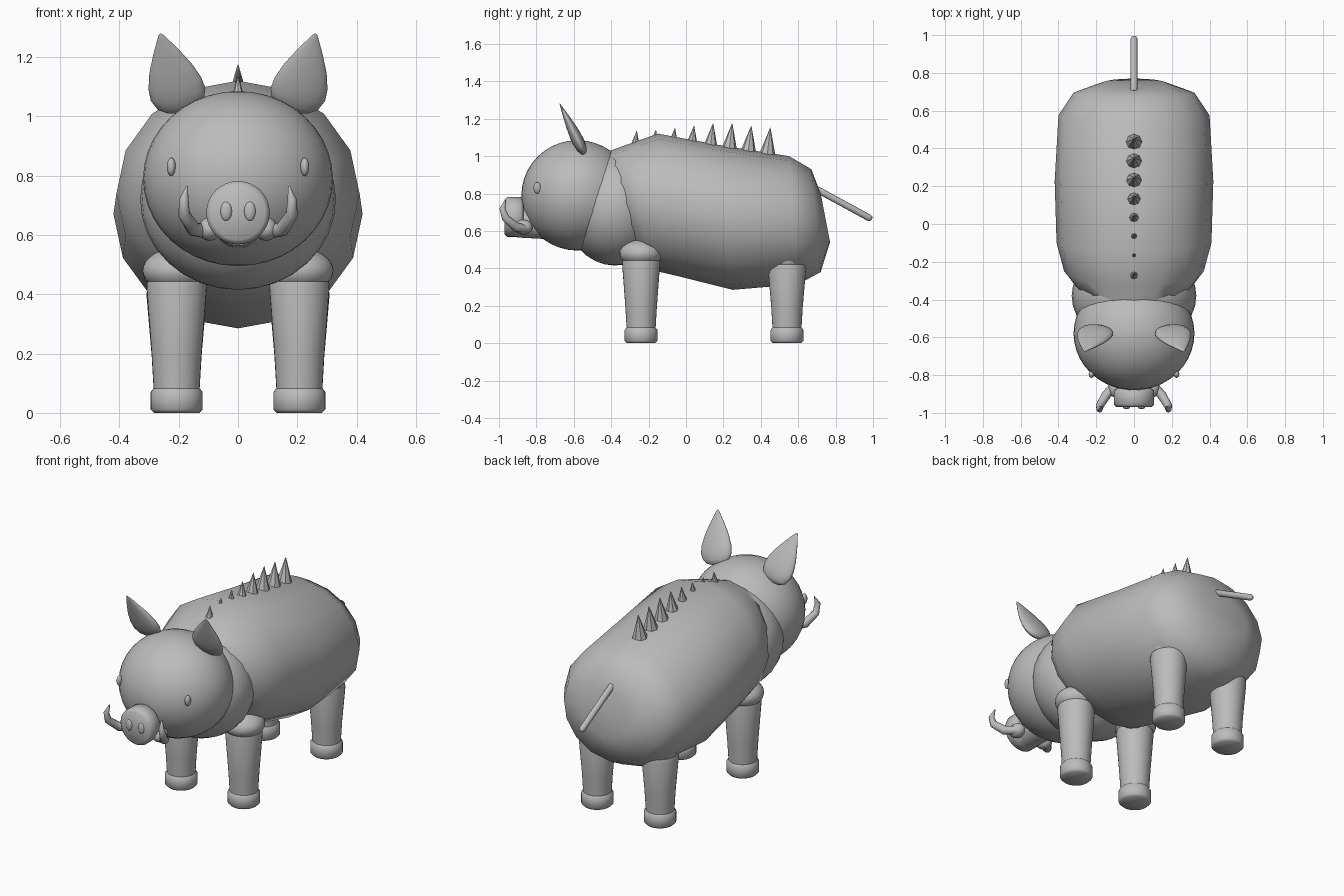
import bpy, bmesh, math
from mathutils import Vector

cube = bpy.data.objects.get("Cube")
if cube:
    bpy.data.objects.remove(cube, do_unlink=True)

grey = bpy.data.materials.new("warm_grey")
grey.use_nodes = True
colour = (0.5, 0.5, 0.5, 1)
grey.diffuse_color = colour
grey.node_tree.nodes["Principled BSDF"].inputs["Base Color"].default_value = colour


def finish(name, bm, angle=40):
    """Turn a bmesh into a shaded object."""
    bmesh.ops.recalc_face_normals(bm, faces=bm.faces)
    mesh = bpy.data.meshes.new(name)
    bm.to_mesh(mesh)
    bm.free()
    mesh.materials.append(grey)
    ob = bpy.data.objects.new(name, mesh)
    bpy.context.collection.objects.link(ob)
    if angle:
        bpy.ops.object.select_all(action='DESELECT')
        ob.select_set(True)
        bpy.context.view_layer.objects.active = ob
        bpy.ops.object.shade_smooth_by_angle(angle=math.radians(angle))
    return ob


def skin(name, rings, angle=40):
    """Join equal rings of points into a capped tube."""
    bm = bmesh.new()
    rows = [[bm.verts.new(p) for p in ring] for ring in rings]
    n = len(rows[0])
    for a, b in zip(rows, rows[1:]):
        for i in range(n):
            j = (i + 1) % n
            bm.faces.new((a[i], a[j], b[j], b[i]))
    bm.faces.new(rows[0])
    bm.faces.new(rows[-1])
    return finish(name, bm, angle)


def ellipse(centre, u, v, sides):
    c, u, v = Vector(centre), Vector(u), Vector(v)
    steps = [math.tau * i / sides for i in range(sides)]
    return [c + u * math.cos(t) + v * math.sin(t) for t in steps]


def ellipsoid(name, centre, radii, segments=32):
    bm = bmesh.new()
    bmesh.ops.create_uvsphere(bm, u_segments=segments, v_segments=segments // 2, radius=1)
    bmesh.ops.scale(bm, vec=radii, verts=bm.verts)
    bmesh.ops.translate(bm, vec=centre, verts=bm.verts)
    return finish(name, bm, 60)


def tube(name, path, radii, sides=12, angle=50):
    """Round tube along a path, with one radius for each point."""
    path = [Vector(p) for p in path]
    rings = []
    for i, p in enumerate(path):
        d = (path[min(i + 1, len(path) - 1)] - path[max(i - 1, 0)]).normalized()
        u = d.cross(Vector((1, 0, 0)) if abs(d.x) < 0.9 else Vector((0, 0, 1))).normalized()
        rings.append(ellipse(p, u * radii[i], d.cross(u) * radii[i], sides))
    return skin(name, rings, angle)


# Body: top y, top z, bottom y, bottom z, half width
sections = [
    (-0.43, 1.02, -0.30, 0.50, 0.28), (-0.32, 1.06, -0.18, 0.39, 0.37),
    (-0.15, 1.12, -0.05, 0.36, 0.41), (0.20, 1.055, 0.25, 0.285, 0.42),
    (0.55, 1.00, 0.60, 0.315, 0.40), (0.67, 0.93, 0.72, 0.38, 0.32),
    (0.72, 0.80, 0.77, 0.54, 0.17),
]
rings = []
for ty, tz, by, bz, w in sections:
    top, low = Vector((0, ty, tz)), Vector((0, by, bz))
    rings.append(ellipse((top + low) / 2, (w, 0, 0), (top - low) / 2, 16))
skin("body", rings, 70)

# Neck, head and snout
ellipsoid("neck", (0, -0.38, 0.72), (0.33, 0.27, 0.305))
ellipsoid("head", (0, -0.58, 0.79), (0.32, 0.30, 0.295), 40)
tube("muzzle", [(0, -0.72, 0.64), (0, -0.90, 0.65)], (0.085, 0.085), 32)
tube("snout", [(0, y, 0.675) for y in (-0.87, -0.885, -0.955, -0.97)],
     (0.092, 0.107, 0.107, 0.092), 32)

# Face parts and ears on both sides
for side, s in (("left", 1), ("right", -1)):
    ellipsoid(side + "_nostril", (s * 0.04, -0.968, 0.68), (0.02, 0.012, 0.033), 16)
    ellipsoid(side + "_eye", (s * 0.225, -0.795, 0.83), (0.015, 0.02, 0.031), 16)
    ellipsoid(side + "_lip", (s * 0.095, -0.87, 0.62), (0.04, 0.05, 0.04), 16)
    tube(side + "_tusk", [(s * x, y, z) for x, y, z in (
        (0.10, -0.85, 0.61), (0.15, -0.91, 0.62), (0.182, -0.965, 0.67),
        (0.182, -0.982, 0.72), (0.172, -0.965, 0.765))],
        (0.024, 0.025, 0.021, 0.016, 0.003), 10)

    base, tip = Vector((s * 0.185, -0.545, 1.015)), Vector((s * 0.262, -0.675, 1.28))
    axis = (tip - base).normalized()
    thick = axis.cross(Vector((1, 0, 0))).normalized()
    wide = axis.cross(thick)
    profile = ((0, 0.02), (0.03, 0.55), (0.1, 0.85), (0.22, 1), (0.36, 0.97),
               (0.55, 0.78), (0.75, 0.48), (0.92, 0.19), (0.98, 0.08), (1, 0.01))
    skin(side + "_ear", [ellipse(base.lerp(tip, t), wide * 0.095 * r, thick * 0.032 * r, 24)
                         for t, r in profile], 60)

# Legs with hoof and rounded shoulder
for end, y, top in (("front", -0.24, 0.45), ("hind", 0.54, 0.42)):
    for side, s in (("left", 1), ("right", -1)):
        x = s * 0.207
        name = end + "_" + side
        tube(name + "_hoof", [(x, y, z) for z in (0, 0.012, 0.07, 0.085)],
             (0.076, 0.088, 0.088, 0.076), 32)
        tube(name + "_leg", [(x, y, z) for z in (0.07, 0.19, top - 0.02, top)],
             (0.077, 0.084, 0.102, 0.098), 32)
        reach = 0.115 if end == "front" else 0.1
        ellipsoid(name + "_shoulder", (x, y, top + 0.03), (reach, reach, 0.075))

# Spines along the back, leaning slightly to the rear
for i in range(8):
    y = -0.28 + i * 0.102
    tip = (1.135, 1.14, 1.15, 1.162, 1.175, 1.175, 1.162, 1.152)[i]
    tube("spine_%d" % (i + 1), [(0, y, tip - 0.15), (0, y + 0.017, tip)], (0.045, 0.001), 8, 30)

# Tail with a rounded end
start, end = Vector((0, 0.70, 0.822)), Vector((0, 0.994, 0.662))
tube("tail", [start.lerp(end, t) for t in (0, 0.95, 0.985, 1)], (0.018, 0.018, 0.013, 0.004), 12)
